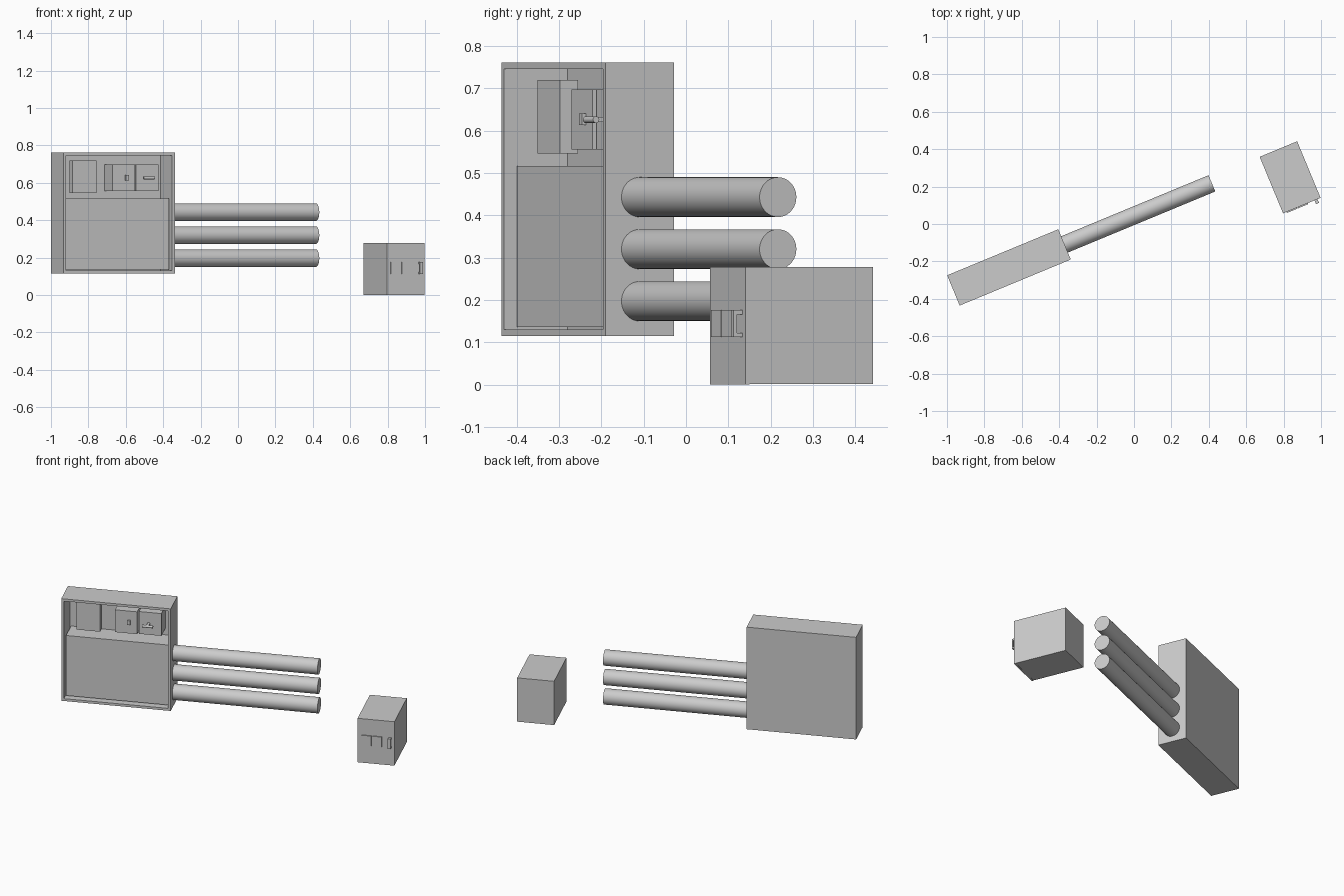
import bpy, bmesh
from math import radians, pi
from mathutils import Matrix, Vector

if "Cube" in bpy.data.objects:
    bpy.data.objects.remove(bpy.data.objects["Cube"])

ROT = Matrix.Rotation(radians(22.5), 4, 'Z')
# Local frames start at each unit's front left bottom corner: x right, y back, z up
CABINET = Matrix.Translation((-0.932, -0.436, 0)) @ ROT
BOX = Matrix.Translation((0.797, 0.057, 0)) @ ROT


def add_object(name, bm, frame):
    mesh = bpy.data.meshes.new(name)
    bmesh.ops.recalc_face_normals(bm, faces=bm.faces)
    bm.to_mesh(mesh)
    bm.free()
    ob = bpy.data.objects.new(name, mesh)
    ob.matrix_world = frame
    bpy.context.collection.objects.link(ob)
    return ob


def box_mesh(lo, hi):
    lo, hi = Vector(lo), Vector(hi)
    bm = bmesh.new()
    bmesh.ops.create_cube(bm, size=1)
    bmesh.ops.scale(bm, vec=hi - lo, verts=bm.verts)
    bmesh.ops.translate(bm, vec=(lo + hi) / 2, verts=bm.verts)
    return bm


def block(name, frame, lo, hi):
    return add_object(name, box_mesh(lo, hi), frame)


def rod(name, frame, start, length, radius, sides):
    # Cylinder running along local x
    bm = bmesh.new()
    bmesh.ops.create_cone(bm, cap_ends=True, segments=sides, radius1=radius,
                          radius2=radius, depth=length)
    bmesh.ops.rotate(bm, verts=bm.verts, matrix=Matrix.Rotation(pi / 2, 3, 'Y'))
    bmesh.ops.translate(bm, verts=bm.verts,
                        vec=Vector(start) + Vector((length / 2, 0, 0)))
    for f in bm.faces:
        f.smooth = len(f.verts) == 4
    for e in bm.edges:
        e.smooth = all(f.smooth for f in e.link_faces)
    return add_object(name, bm, frame)


# Cabinet shell with a deep recess in its front
W, D = 0.643, 0.175
bm = box_mesh((0, 0, 0.115), (W, D, 0.761))
bm.normal_update()
front = min(bm.faces, key=lambda f: f.calc_center_median().y)
bmesh.ops.inset_region(bm, faces=[front], thickness=0.021)
inner = bmesh.ops.extrude_face_region(bm, geom=[front])['geom']
bmesh.ops.translate(bm, vec=(0, 0.163, 0),
                    verts=[v for v in inner if isinstance(v, bmesh.types.BMVert)])
if front.is_valid:
    bmesh.ops.delete(bm, geom=[front], context='FACES_ONLY')
add_object("cabinet_shell", bm, CABINET)

# Lower filled panel and the units above it
block("lower_panel", CABINET, (0.021, 0.031, 0.136), (0.622, 0.163, 0.516))
block("left_unit", CABINET, (0.077, 0.060, 0.546), (0.215, 0.107, 0.720))
block("middle_unit", CABINET, (0.304, 0.053, 0.556), (0.434, 0.163, 0.697))
block("right_unit", CABINET, (0.443, 0.060, 0.556), (0.575, 0.163, 0.697))

# Button and lever handle on the units
block("middle_button", CABINET, (0.378, 0.042, 0.613), (0.395, 0.053, 0.641))
rod("lever_bar", CABINET, (0.471, 0.021, 0.626), 0.063, 0.008, 16)
block("lever_stem", CABINET, (0.495, 0.021, 0.620), (0.509, 0.060, 0.632))

# Three pipes leaving the side of the cabinet
for i, z in enumerate((0.197, 0.320, 0.443)):
    rod(f"pipe_{i + 1}", CABINET, (W, D / 2, z), 0.853, 0.047, 48)

# Small separate box with a front door
block("box_body", BOX, (0, 0.011, 0.001), (0.217, 0.327, 0.278))
block("box_door", BOX, (0, 0, 0), (0.217, 0.011, 0.278))
for i, (a, b) in enumerate(((0.020, 0.081), (0.084, 0.143))):
    block(f"door_plate_{i + 1}", BOX, (a, -0.006, 0.113), (b, 0, 0.176))

# Bracket handle on the door
block("door_handle_bar", BOX, (0.182, -0.022, 0.112), (0.199, -0.014, 0.176))
for n, z in (("lower", 0.112), ("upper", 0.166)):
    block(f"door_handle_{n}_post", BOX, (0.182, -0.014, z), (0.199, 0, z + 0.010))
